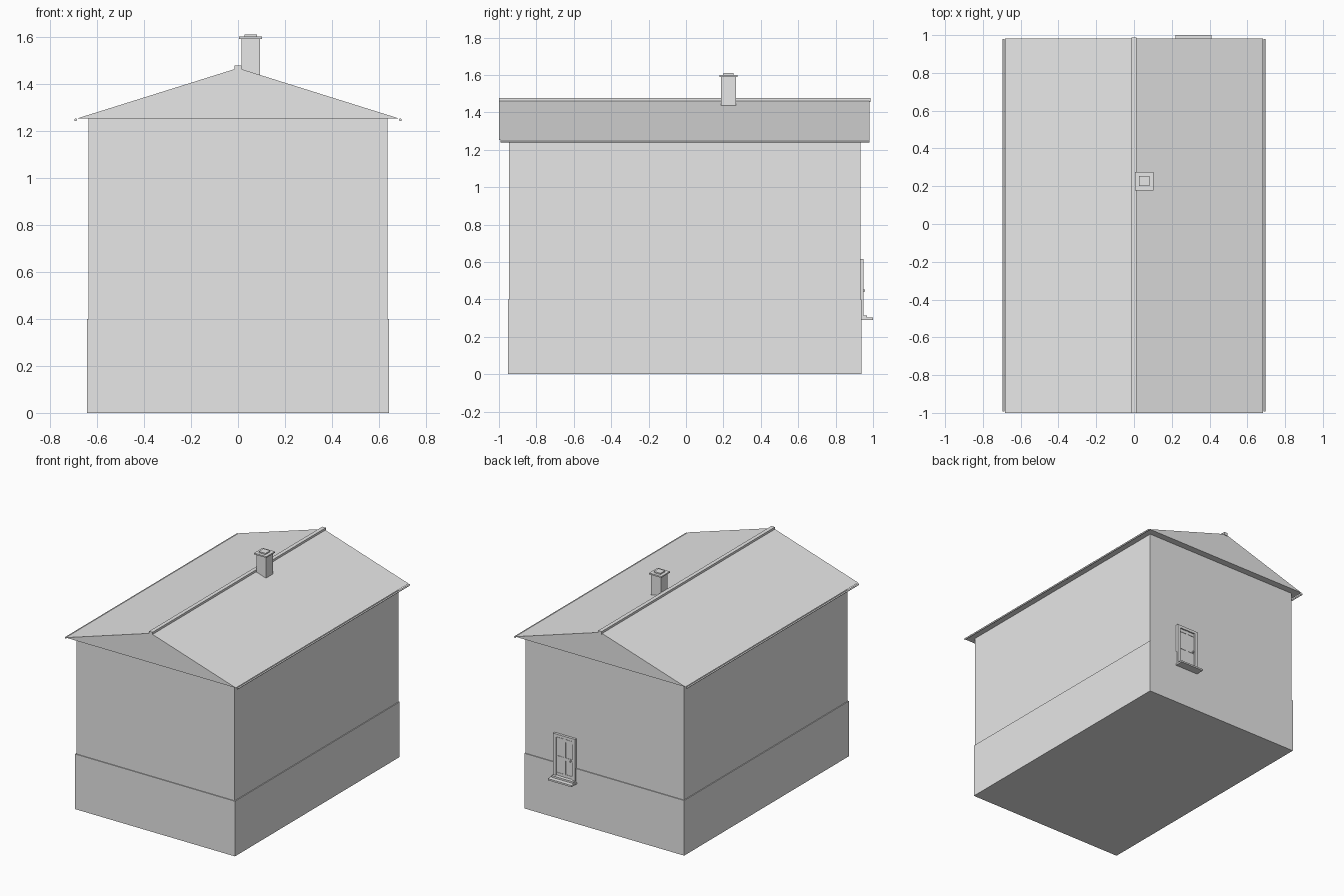
import bpy
import bmesh
from math import radians

if "Cube" in bpy.data.objects:
    bpy.data.objects.remove(bpy.data.objects["Cube"])

# One plain material for the whole house
grey = bpy.data.materials.new("plain_grey")
grey.use_nodes = True
colour = (0.8, 0.8, 0.8, 1)
grey.diffuse_color = colour
grey.node_tree.nodes["Principled BSDF"].inputs["Base Color"].default_value = colour


def add_object(name, bm):
    bmesh.ops.recalc_face_normals(bm, faces=bm.faces)
    mesh = bpy.data.meshes.new(name)
    bm.to_mesh(mesh)
    bm.free()
    mesh.materials.append(grey)
    obj = bpy.data.objects.new(name, mesh)
    bpy.context.collection.objects.link(obj)
    return obj


def box(name, x, y, z):
    """Box from (low, high) pairs on each axis."""
    bm = bmesh.new()
    bmesh.ops.create_cube(bm, size=1)
    for v in bm.verts:
        for axis, (low, high) in enumerate((x, y, z)):
            v.co[axis] = high if v.co[axis] > 0 else low
    return add_object(name, bm)


def prism(name, profile, y):
    """Extrude an (x, z) profile along y."""
    bm = bmesh.new()
    face = bm.faces.new([bm.verts.new((px, y[0], pz)) for px, pz in profile])
    out = bmesh.ops.extrude_face_region(bm, geom=[face])
    for v in out["geom"]:
        if isinstance(v, bmesh.types.BMVert):
            v.co.y = y[1]
    return add_object(name, bm)


def rod(name, location, radius, length, sides):
    """Cylinder lying along y."""
    bpy.ops.mesh.primitive_cylinder_add(vertices=sides, radius=radius, depth=length,
                                        location=location, rotation=(radians(90), 0, 0))
    obj = bpy.context.object
    obj.name = name
    obj.data.materials.append(grey)
    bpy.ops.object.shade_smooth_by_angle(angle=radians(40))
    return obj


# Walls and plinth
box("plinth", (-0.642, 0.642), (-0.952, 0.938), (0, 0.4))
box("walls", (-0.636, 0.636), (-0.946, 0.932), (0.4, 1.252))

# Solid gabled roof, ridge cap and thin eaves rods
roof_y = (-1, 0.982)
prism("roof", [(-0.683, 1.252), (0.683, 1.252), (0, 1.466)], roof_y)
box("ridge_cap", (-0.014, 0.014), (-1, 0.987), (1.455, 1.477))
for side, label in ((1, "left"), (-1, "right")):
    rod(label + "_gutter", (side * 0.69, -0.006, 1.246), 0.006, 1.972, 10)

# Chimney
cx, cy = 0.054, 0.227


def chimney_block(name, half, z):
    box(name, (cx - half, cx + half), (cy - half, cy + half), z)


chimney_block("chimney_stack", 0.039, (1.43, 1.592))
chimney_block("chimney_cap", 0.049, (1.59, 1.6))
chimney_block("chimney_top", 0.027, (1.6, 1.609))

# Small back door: frame, leaf, raised rails, knob and steps
left, right, wall = 0.402, 0.228, 0.93
mid = (left + right) / 2
bar = 0.022
box("door_leaf", (right, left), (wall, 0.94), (0.31, 0.605))
box("door_frame_left", (left - bar, left), (wall, 0.95), (0.31, 0.615))
box("door_frame_right", (right, right + bar), (wall, 0.95), (0.31, 0.615))
box("door_frame_top", (right, left), (wall, 0.95), (0.595, 0.615))
box("door_middle_stile", (mid - 0.008, mid + 0.008), (wall, 0.943), (0.31, 0.595))
for i, z in enumerate((0.325, 0.447, 0.58)):
    box("door_rail_%d" % i, (right + bar, left - bar), (wall, 0.943), (z - 0.01, z + 0.01))
rod("door_knob", (right + bar + 0.012, 0.949, 0.447), 0.006, 0.014, 10)
box("door_lower_step", (0.22, 0.41), (wall, 1), (0.29, 0.302))
box("door_upper_step", (right, left), (wall, 0.968), (0.302, 0.314))
